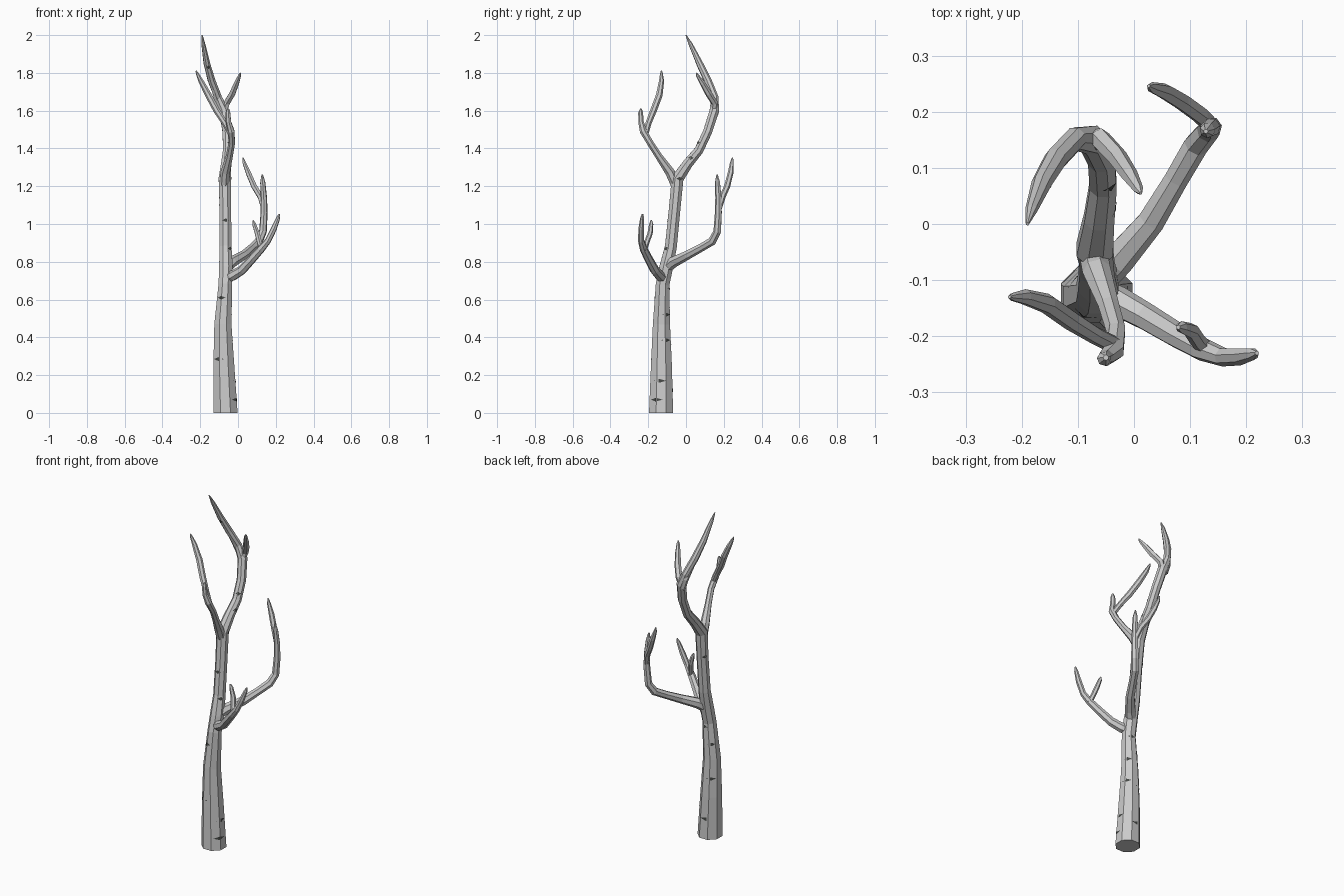
import bpy, bmesh, math
from mathutils import Vector
from mathutils.bvhtree import BVHTree

dark = bpy.data.materials.new("dark_bark")
dark.diffuse_color = (0.06, 0.065, 0.06, 1)


def make_object(name, bm):
    mesh = bpy.data.meshes.new(name)
    bm.to_mesh(mesh)
    obj = bpy.data.objects.new(name, mesh)
    bpy.context.collection.objects.link(obj)
    return obj


def limb(name, path, sides):
    """Faceted tapering tube through (x, y, z, radius) stations."""
    pts = [Vector(p[:3]) for p in path]
    bm = bmesh.new()
    rings, side = [], Vector((1, 0, 0))
    for i, p in enumerate(pts):
        ahead = (pts[min(i + 1, len(pts) - 1)] - p).normalized()
        behind = (p - pts[max(i - 1, 0)]).normalized()
        t = (ahead + behind).normalized()
        if i == 0 and p.z == 0:
            t = Vector((0, 0, 1))
        side = (side - t * side.dot(t)).normalized()
        up = t.cross(side)
        ring = []
        for k in range(sides):
            a = 2 * math.pi * (k + 0.5) / sides
            ring.append(bm.verts.new(p + path[i][3] * (side * math.cos(a) + up * math.sin(a))))
        rings.append(ring)
    for r0, r1 in zip(rings, rings[1:]):
        for k in range(sides):
            n = (k + 1) % sides
            bm.faces.new((r0[k], r0[n], r1[n], r1[k]))
    bm.faces.new(rings[0][::-1])
    bm.faces.new(rings[-1])
    tree = BVHTree.FromBMesh(bm)
    make_object(name, bm)
    bm.free()
    return tree, pts


def bark_marks(name, tree, pts, spots):
    """Dark diamond-shaped scars wrapped over the facets: (z, azimuth degrees)."""
    bm = bmesh.new()
    for z, az in spots:
        for p, q in zip(pts, pts[1:]):
            if p.z <= z <= q.z:
                c = p.lerp(q, (z - p.z) / (q.z - p.z))

        def hit(da, dz):
            a = math.radians(az + da)
            d = Vector((math.cos(a), math.sin(a), 0))
            o = c + Vector((0, 0, dz))
            loc = tree.ray_cast(o + d * 0.3, -d)[0]
            return bm.verts.new((loc or o) + d * 0.002)

        left, right = hit(-32, 0), hit(32, 0)
        top, low = hit(0, 0.010), hit(0, -0.010)
        bm.faces.new((left, low, top))
        bm.faces.new((low, right, top))
    obj = make_object(name, bm)
    obj.data.materials.append(dark)
    bm.free()


# Trunk up to the crown fork, continuing as the rear limb and its tall tip
trunk = limb("trunk", [
    (-.066, -.132, 0, .069), (-.075, -.130, .25, .060), (-.080, -.130, .47, .049),
    (-.067, -.124, .68, .039), (-.064, -.105, .77, .039), (-.066, -.080, .88, .034),
    (-.067, -.060, 1.08, .033), (-.070, -.045, 1.24, .035), (-.062, .010, 1.32, .029),
    (-.055, .068, 1.39, .026), (-.058, .115, 1.49, .026), (-.075, .150, 1.60, .027),
    (-.105, .152, 1.67, .021), (-.140, .115, 1.76, .021), (-.165, .072, 1.85, .018),
    (-.183, .025, 1.95, .011), (-.190, .000, 2.0, .003)], 8)
limb("rear_right_twig", [
    (-.080, .148, 1.59, .020), (-.060, .152, 1.64, .019), (-.030, .120, 1.69, .018),
    (-.008, .088, 1.745, .015), (.008, .062, 1.785, .009), (.012, .055, 1.80, .003)], 6)
limb("rear_left_twig", [
    (-.085, .155, 1.58, .018), (-.105, .155, 1.64, .018),
    (-.130, .125, 1.72, .014), (-.150, .10, 1.80, .008)], 6)

# Front crown limb with a stub and a long left twig
limb("front_crown_limb", [
    (-.072, -.052, 1.20, .026), (-.066, -.085, 1.275, .026), (-.045, -.145, 1.36, .019),
    (-.032, -.190, 1.43, .018), (-.036, -.226, 1.49, .019), (-.050, -.238, 1.54, .015),
    (-.053, -.240, 1.59, .013), (-.050, -.238, 1.61, .005)], 7)
limb("front_left_twig", [
    (-.036, -.215, 1.475, .016), (-.070, -.198, 1.535, .016), (-.112, -.172, 1.60, .018),
    (-.155, -.142, 1.68, .018), (-.195, -.130, 1.755, .014), (-.215, -.130, 1.795, .008),
    (-.222, -.130, 1.812, .003)], 7)

# Lower limb reaching front right
limb("lower_front_limb", [
    (-.068, -.115, .71, .024), (-.030, -.138, .725, .028), (.020, -.165, .755, .025),
    (.075, -.198, .815, .023), (.120, -.223, .865, .021), (.158, -.237, .91, .017),
    (.190, -.236, .975, .016), (.212, -.232, 1.03, .011), (.219, -.230, 1.053, .004)], 7)
limb("lower_front_twig", [
    (.128, -.223, .86, .015), (.113, -.207, .905, .014), (.102, -.190, .95, .014),
    (.085, -.184, 1.0, .011), (.079, -.184, 1.02, .004)], 6)

# Lower limb reaching back right, then turning upward
limb("lower_back_limb", [
    (-.066, -.105, .765, .028), (-.030, -.065, .80, .030), (.030, .005, .835, .025),
    (.075, .080, .875, .022), (.110, .140, .91, .023), (.132, .166, .96, .021),
    (.138, .172, 1.06, .019), (.137, .172, 1.14, .017), (.131, .167, 1.22, .014),
    (.128, .165, 1.262, .004)], 7)
limb("lower_back_twig", [
    (.138, .174, 1.08, .015), (.118, .194, 1.145, .016), (.085, .218, 1.20, .016),
    (.055, .236, 1.27, .015), (.033, .243, 1.325, .010), (.026, .246, 1.352, .003)], 6)

# Bark scars around the trunk and rear limb
bark_marks("bark_marks", *trunk, [
    (.07, -25), (.17, -10), (.285, 240), (.385, 30), (.52, 35), (.61, 245),
    (.87, -40), (1.02, -85), (1.24, 20), (1.35, -20), (1.43, -60),
    (.12, 100), (.36, 120), (.56, 130), (.66, 75), (1.10, 150), (1.83, 280)])
